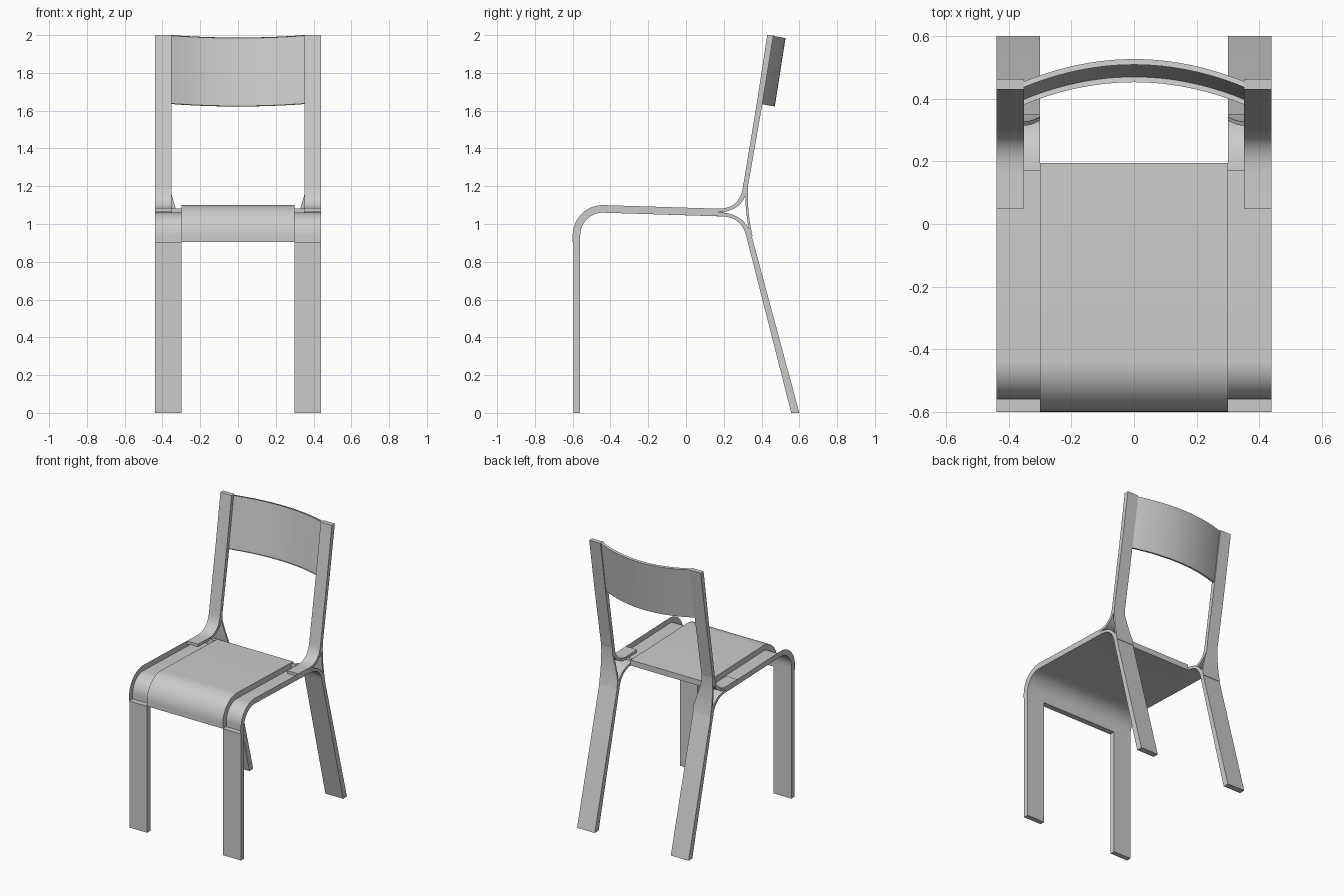
import bpy, bmesh, math
from mathutils import Vector

if "Cube" in bpy.data.objects:
    bpy.data.objects.remove(bpy.data.objects["Cube"])


def loft(name, sections, mirror=False, skip=()):
    """Join four-point sections into a bar; sides listed in skip stay open."""
    bm = bmesh.new()
    rings = [[bm.verts.new(p) for p in s] for s in sections]
    for a, b in zip(rings, rings[1:]):
        for i in range(4):
            if i not in skip:
                j = (i + 1) % 4
                bm.faces.new((a[i], a[j], b[j], b[i]))
    bm.faces.new(rings[0][::-1])
    bm.faces.new(rings[-1])
    bmesh.ops.recalc_face_normals(bm, faces=bm.faces)
    me = bpy.data.meshes.new(name)
    bm.to_mesh(me)
    bm.free()
    ob = bpy.data.objects.new(name, me)
    bpy.context.collection.objects.link(ob)
    bpy.ops.object.select_all(action='DESELECT')
    bpy.context.view_layer.objects.active = ob
    ob.select_set(True)
    bpy.ops.object.shade_smooth_by_angle(angle=math.radians(30))
    if mirror:
        m = ob.modifiers.new("Mirror", 'MIRROR')
        m.use_mirror_merge = False
    return ob


def strip(name, outer, inner, x0, x1, **kw):
    """Bent strip between two side profiles (y, z); side 0 is the outer face."""
    xs = x0 if isinstance(x0, list) else [x0] * len(outer)
    secs = [[(x, *o), (x1, *o), (x1, *i), (x, *i)]
            for o, i, x in zip(outer, inner, xs)]
    return loft(name, secs, **kw)


def bend(a, c, b, n=12):
    """Quadratic curve from a to b with control point c."""
    a, b, c = Vector(a), Vector(b), Vector(c)
    return [tuple(a * (1 - t) ** 2 + c * 2 * t * (1 - t) + b * t * t)
            for t in (k / n for k in range(n + 1))]


def seat_profile(r, z_end, y_end):
    arc = [(-0.44 - r * math.cos(t), 0.94 + r * math.sin(t))
           for t in (math.pi / 2 * k / 16 for k in range(17))]
    return [(-0.44 - r, 0.905)] + arc + [(y_end, z_end)]


# Seat panel with rolled front edge
strip("seat", seat_profile(0.16, 1.08, 0.195), seat_profile(0.12, 1.04, 0.195), -0.30, 0.30)

# Side rails beside the seat, open along the top
strip("side_rail", seat_profile(0.16, 1.081, 0.17), seat_profile(0.12, 1.041, 0.17),
      0.30, 0.44, mirror=True, skip=(0,))

# Straight front legs
strip("front_leg", [(-0.595, 0), (-0.595, 0.905)], [(-0.56, 0), (-0.56, 0.905)],
      0.30, 0.44, mirror=True)

# Rear legs curving down from the rails
strip("rear_leg", bend((0.17, 1.062), (0.31, 1.06), (0.347, 0.94)) + [(0.60, 0)],
      bend((0.17, 1.041), (0.29, 1.045), (0.318, 0.94)) + [(0.557, 0)],
      0.30, 0.44, mirror=True)

# Back posts curving up from the rails
strip("back_post",
      [(0.05, 1.085)] + bend((0.17, 1.081), (0.287, 1.08), (0.302, 1.2)) + [(0.375, 1.64), (0.43, 2.0)],
      [(0.05, 1.064)] + bend((0.17, 1.062), (0.308, 1.065), (0.328, 1.2)) + [(0.405, 1.64), (0.463, 2.0)],
      0.352, 0.44, mirror=True)

# Thin webs joining post and rear leg, widening downward
front = bend((0.316, 1.2), (0.308, 1.07), (0.342, 0.935))
back = bend((0.328, 1.2), (0.322, 1.07), (0.352, 0.935))
widths = [0.352 - 0.052 * min(1, max(0, (k - 2) / 8)) for k in range(13)]
strip("rear_web", back, front, widths, 0.44, mirror=True)

# Curved, leaning backrest shell, open at the front
sections = []
for k in range(25):
    x = -0.352 + 0.704 * k / 24
    s = 0.072 * (1 - (x / 0.352) ** 2)
    z = 0.013 * s / 0.072
    sections.append([(x, 0.381 + s, 1.638 - z), (x, 0.437 + s, 2.0 - z),
                     (x, 0.455 + s, 1.997 - z), (x, 0.398 + s, 1.635 - z)])
loft("backrest", sections, skip=(0,))
